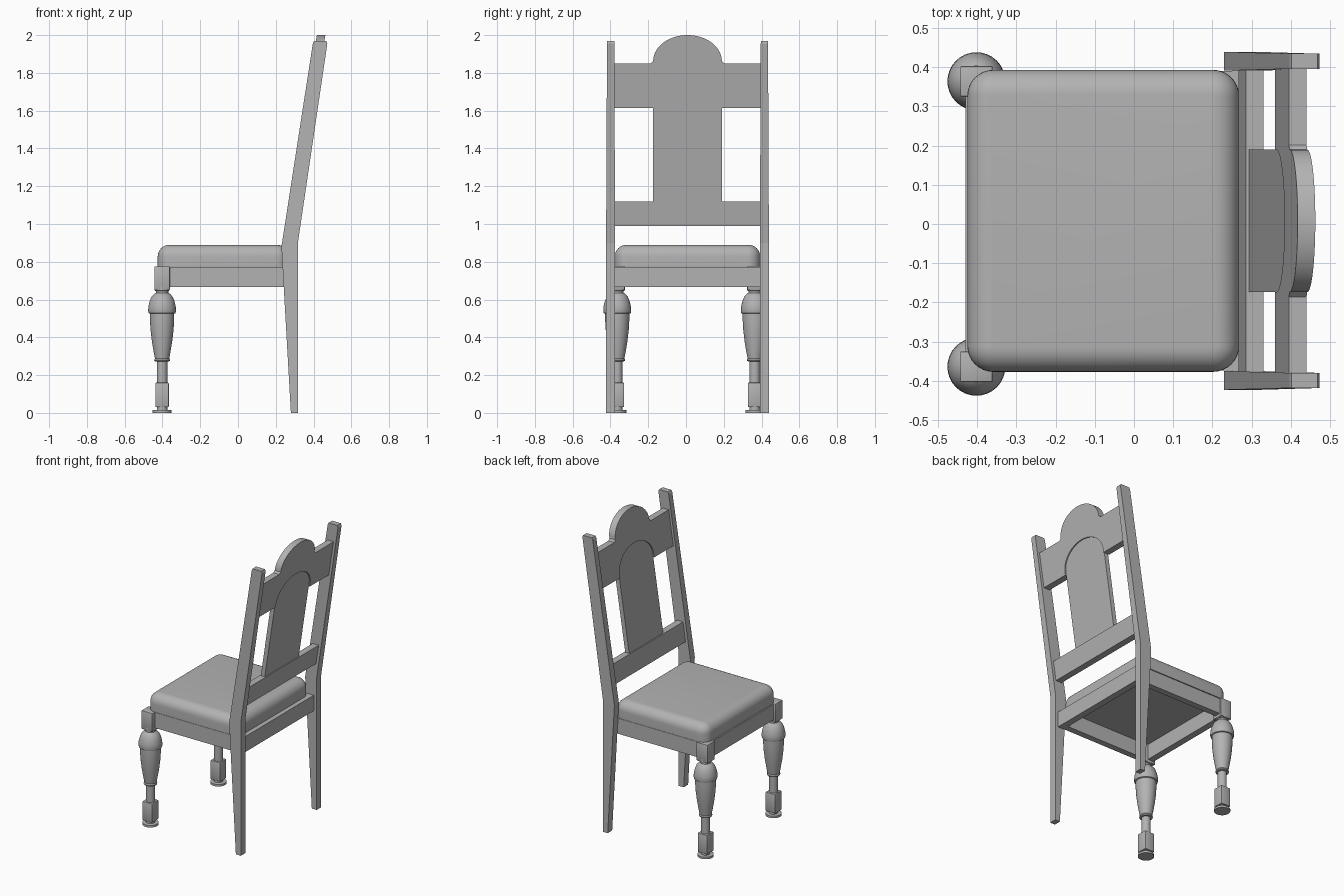
import bpy, bmesh, math

cube = bpy.data.objects.get("Cube")
if cube:
    bpy.data.objects.remove(cube)

grey = bpy.data.materials.new("plain_grey")
grey.use_nodes = True
COLOUR = (0.45, 0.45, 0.45, 1)
grey.diffuse_color = COLOUR
grey.node_tree.nodes["Principled BSDF"].inputs["Base Color"].default_value = COLOUR

MID = 0.008      # centre line of the seat and back
LEAN = 0.15      # backward slope of the back


def finish(name, bm, smooth=False):
    bmesh.ops.recalc_face_normals(bm, faces=bm.faces[:])
    mesh = bpy.data.meshes.new(name)
    bm.to_mesh(mesh)
    bm.free()
    mesh.materials.append(grey)
    obj = bpy.data.objects.new(name, mesh)
    bpy.context.collection.objects.link(obj)
    if smooth:
        bpy.ops.object.select_all(action='DESELECT')
        obj.select_set(True)
        bpy.context.view_layer.objects.active = obj
        bpy.ops.object.shade_smooth_by_angle(angle=math.radians(35))
    return obj


def box_mesh(x0, x1, y0, y1, z0, z1):
    bm = bmesh.new()
    bmesh.ops.create_cube(bm, size=1)
    for v in bm.verts:
        v.co = (x0 + (v.co.x + .5) * (x1 - x0),
                y0 + (v.co.y + .5) * (y1 - y0),
                z0 + (v.co.z + .5) * (z1 - z0))
    return bm


def box(name, *size, bevel=0.0):
    bm = box_mesh(*size)
    if bevel:
        bmesh.ops.bevel(bm, geom=bm.edges[:], offset=bevel, segments=2,
                        profile=.5, affect='EDGES')
    return finish(name, bm, bevel > 0)


def prism(points, shift):
    bm = bmesh.new()
    face = bm.faces.new([bm.verts.new(p) for p in points])
    new = bmesh.ops.extrude_face_region(bm, geom=[face])["geom"]
    bmesh.ops.translate(bm, vec=shift,
                        verts=[v for v in new if isinstance(v, bmesh.types.BMVert)])
    return bm


def leaning_panel(name, outline, thick):
    # Flat (y, z) outline, sheared to follow the slope of the back
    pts = [(0.308 + (z - 1.12) * LEAN - thick / 2, y + MID, z) for y, z in outline]
    return finish(name, prism(pts, (thick, 0, 0)), True)


def arch(half, base, height, steps=28):
    # Half ellipse running from +y to -y
    return [(half * math.cos(math.pi * i / steps),
             base + height * math.sin(math.pi * i / steps)) for i in range(steps + 1)]


# Turned front legs
LEG_X, LEG_Y = -0.402, 0.364
foot = [(0, 0), (.05, 0), (.05, .014), (.028, .016), (.028, .035), (0, .035)]
turning = [(0, .15), (.028, .15), (.028, .272), (.04, .274), (.042, .28),
           (.038, .288), (.044, .32), (.054, .38), (.061, .44), (.064, .49),
           (.064, .525), (.071, .528), (.074, .54), (.072, .565), (.066, .59),
           (.056, .615), (.04, .632), (.033, .636), (.033, .645), (.04, .648),
           (.04, .67), (0, .67)]


def lathe(name, profile, x, y):
    bm = bmesh.new()
    verts = [bm.verts.new((x + r, y, z)) for r, z in profile]
    edges = [bm.edges.new(pair) for pair in zip(verts, verts[1:])]
    bmesh.ops.spin(bm, geom=verts + edges, cent=(x, y, 0), axis=(0, 0, 1),
                   angle=2 * math.pi, steps=32)
    bmesh.ops.remove_doubles(bm, verts=bm.verts[:], dist=1e-4)
    return finish(name, bm, True)


for side, s in (("left", 1), ("right", -1)):
    y = s * LEG_Y
    lathe(side + "_front_foot", foot, LEG_X, y)
    lathe(side + "_front_leg", turning, LEG_X, y)
    box(side + "_front_ankle_block", LEG_X - .036, LEG_X + .036,
        y - .036, y + .036, .03, .16, bevel=.005)
    box(side + "_front_leg_block", LEG_X - .041, LEG_X + .041,
        y - .039, y + .039, .65, .775, bevel=.003)

    # Back leg and post in one piece, thinner at the top
    profile = [(.28, 0), (.317, 0), (.317, .9), (.473, 1.955), (.468, 1.968),
               (.402, 1.968), (.396, 1.955), (.23, .88)]
    bm = prism([(x, -.024, z) for x, z in profile], (0, .048, 0))
    for v in bm.verts:
        taper = 1 - .2 * max(0, v.co.z - .9) / 1.07
        v.co.y = MID + s * .407 + v.co.y * taper
    finish(side + "_back_post", bm)

    # Side rail of the seat frame
    box(side + "_seat_rail", LEG_X, .285,
        *sorted((MID + s * .34, MID + s * .382)), .667, .772)

box("front_seat_rail", -.43, -.385, -.34, .34, .667, .772)
box("back_seat_rail", .25, .295, MID - .385, MID + .385, .667, .772)

# Cushion with rounded corners and a soft top edge
bm = box_mesh(-.425, .268, MID - .385, MID + .385, .775, .89)
upright = [e for e in bm.edges if abs(e.verts[0].co.z - e.verts[1].co.z) > .05]
bmesh.ops.bevel(bm, geom=upright, offset=.066, segments=8, profile=.5, affect='EDGES')
rim = [e for e in bm.edges if all(v.co.z > .88 for v in e.verts)]
bmesh.ops.bevel(bm, geom=rim, offset=.062, segments=8, profile=.5, affect='EDGES')
finish("seat_cushion", bm, True)

# Back: lower rail, arched crest rail with a recessed arched splat
END, HALF = .39, .182
leaning_panel("lower_back_rail",
              [(-END, .99), (END, .99), (END, 1.12), (-END, 1.12)], .045)
crest = ([(-END, 1.615), (-HALF, 1.615)] + arch(HALF, 1.635, .142)[::-1]
         + [(HALF, 1.615), (END, 1.615), (END, 1.85), (HALF + .012, 1.85)]
         + arch(HALF, 1.862, .138) + [(-HALF - .012, 1.85), (-END, 1.85)])
leaning_panel("crest_rail", crest, .045)
leaning_panel("back_splat",
              [(-HALF, 1.1), (HALF, 1.1)] + arch(HALF, 1.635, .142), .03)
